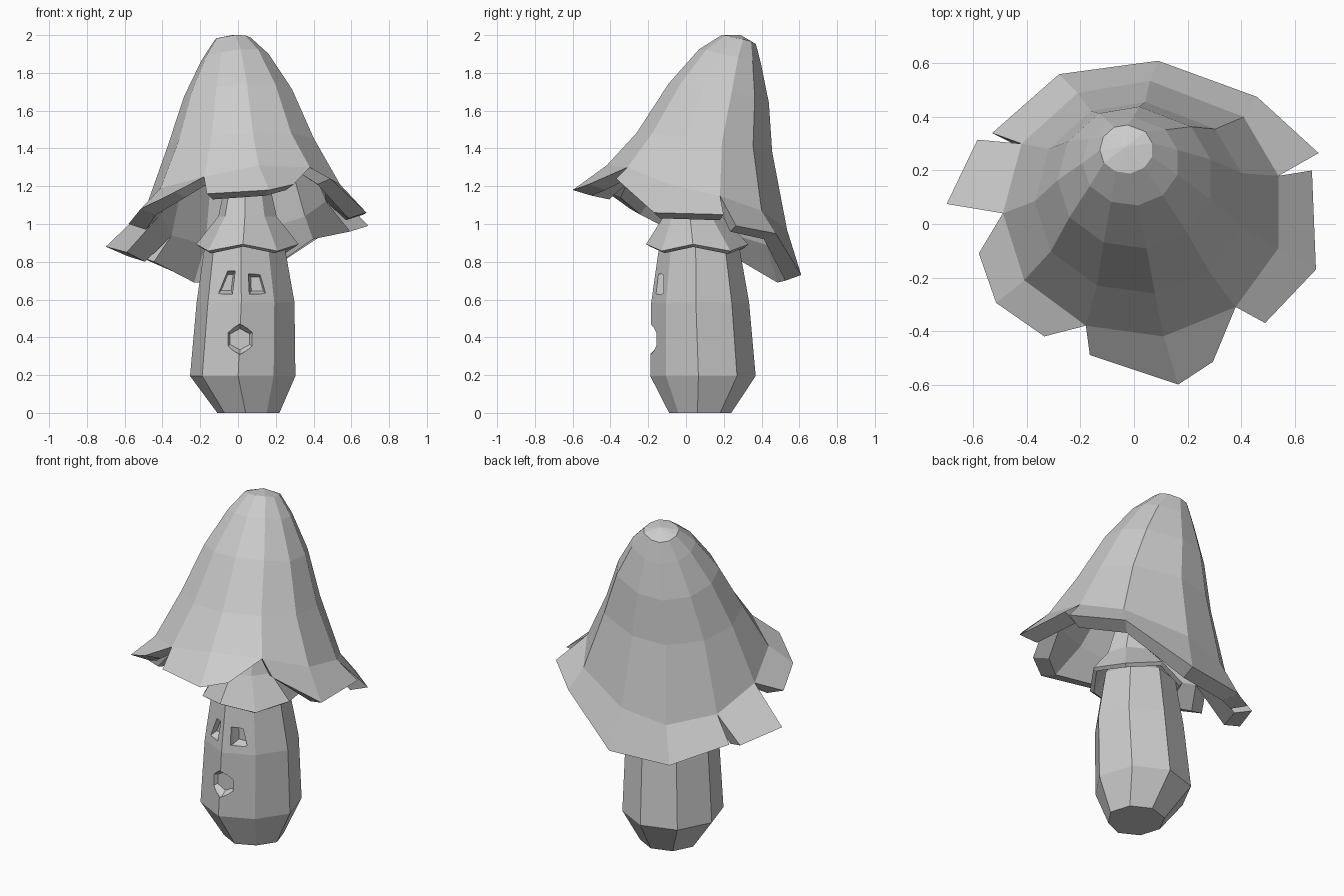
import bpy
import bmesh
from math import cos, sin, radians
from mathutils import Vector

old = bpy.data.objects.get("Cube")
if old:
    bpy.data.objects.remove(old, do_unlink=True)

grey = bpy.data.materials.new("plain_grey")
grey.use_nodes = True
grey.diffuse_color = (0.6, 0.6, 0.6, 1)
grey.node_tree.nodes["Principled BSDF"].inputs["Base Color"].default_value = (0.6, 0.6, 0.6, 1)


def finish(name, bm):
    """Turn a bmesh into a flat shaded, coloured object."""
    mesh = bpy.data.meshes.new(name)
    bm.to_mesh(mesh)
    bm.free()
    mesh.materials.append(grey)
    obj = bpy.data.objects.new(name, mesh)
    bpy.context.collection.objects.link(obj)
    return obj


def bridge(bm, lower, upper):
    """Join two closed rings of vertices with quads."""
    count = len(lower)
    for i in range(count):
        j = (i + 1) % count
        bm.faces.new((lower[i], lower[j], upper[j], upper[i]))


def loft(name, rings, closed):
    """Skin a list of point rings, ordered from bottom to top."""
    bm = bmesh.new()
    loops = [[bm.verts.new(p) for p in ring] for ring in rings]
    for lower, upper in zip(loops, loops[1:]):
        bridge(bm, lower, upper)
    if closed:
        bm.faces.new(loops[0][::-1])
        bm.faces.new(loops[-1])
    return finish(name, bm)


def octagon(x, y, z, radius, wave=0.0):
    """Eight-sided ring, one corner slightly dented, optionally wavy."""
    ring = []
    for i in range(8):
        a = radians(-95 + 45 * i)
        r = radius * (0.91 if i == 1 else 1)
        lift = wave if i % 2 == 0 else -wave
        ring.append((x + r * cos(a), y + r * sin(a), z + lift))
    return ring


def apply_modifier(obj, kind, **settings):
    mod = obj.modifiers.new(kind.title(), kind)
    for key, value in settings.items():
        setattr(mod, key, value)
    bpy.context.view_layer.objects.active = obj
    bpy.ops.object.modifier_apply(modifier=mod.name)


# Stem with its narrow neck running up inside the cap
stem = loft("stem", [
    octagon(0.055, 0.075, 0.0, 0.165),
    octagon(0.025, 0.09, 0.195, 0.28),
    octagon(0.04, 0.075, 0.585, 0.26),
    octagon(0.035, 0.07, 0.88, 0.213),
    octagon(0.05, 0.04, 1.0, 0.12),
    octagon(0.05, 0.06, 1.2, 0.1),
    octagon(0.03, 0.12, 1.5, 0.1),
], True)


# Two eye windows and a six-sided mouth, recessed with sloping sides
def carve(outline, surface, depth):
    mid_x = sum(x for x, z in outline) / len(outline)
    mid_z = sum(z for x, z in outline) / len(outline)
    rings = []
    for y, scale in ((surface + depth, 0.7), (surface, 1), (-0.4, 1)):
        rings.append([(mid_x + (x - mid_x) * scale, y, mid_z + (z - mid_z) * scale)
                      for x, z in outline])
    cutter = loft("cutter", rings, True)
    cutter.hide_render = True
    apply_modifier(stem, "BOOLEAN", operation="DIFFERENCE", object=cutter, solver="EXACT")
    bpy.data.objects.remove(cutter, do_unlink=True)


carve([(-0.105, 0.63), (-0.03, 0.63), (-0.015, 0.75), (-0.055, 0.75)], -0.12, 0.04)
carve([(0.06, 0.63), (0.15, 0.63), (0.12, 0.735), (0.055, 0.735)], -0.13, 0.04)
carve([(0.01 + 0.085 * sin(radians(-60 * i)), 0.39 + 0.08 * cos(radians(60 * i)))
       for i in range(6)], -0.17, 0.035)

# Flared collar under the cap
skirt = loft("collar_skirt", [
    octagon(0.05, 0.06, 0.875, 0.272, 0.018),
    octagon(0.05, 0.035, 1.04, 0.155),
    octagon(0.05, 0.06, 1.2, 0.12),
], False)
apply_modifier(skirt, "SOLIDIFY", thickness=0.025, offset=-1)

# Cap: the shoulder ring where the petals begin
shoulder = [Vector(p) for p in (
    (0.54, 0.18, 1.15), (0.41, 0.4, 1.07), (0.06, 0.535, 0.97),
    (-0.21, 0.49, 0.92), (-0.42, 0.3, 0.97), (-0.49, 0.04, 1.08),
    (-0.41, -0.21, 1.19), (-0.18, -0.38, 1.25), (0.11, -0.42, 1.31),
    (0.38, -0.31, 1.3), (0.54, -0.09, 1.21))]
middle = Vector((0.025, 0.06, 1.13))

# Petal rims: first shoulder corner, then the outer points
petals = {
    "back": (0, [(0.69, 0.265, 0.99), (0.46, 0.475, 0.95), (0.09, 0.61, 0.73),
                 (-0.28, 0.56, 0.72), (-0.53, 0.34, 0.83)]),
    "left": (4, [(-0.585, 0.315, 0.83), (-0.7, 0.075, 0.88)]),
    "front_left": (5, [(-0.58, -0.11, 1.0), (-0.515, -0.295, 1.08),
                       (-0.335, -0.42, 1.17)]),
    "front": (7, [(-0.165, -0.49, 1.16), (0.165, -0.6, 1.18), (0.295, -0.515, 1.21)]),
    "right": (9, [(0.49, -0.37, 1.24), (0.68, -0.17, 1.06), (0.665, 0.2, 1.05)]),
}

bm = bmesh.new()
base = [bm.verts.new(p) for p in shoulder]

# Leaning bell: each level is a shrunken, flatter copy of the shoulder ring
levels = [
    ((0.015, 0.1, 1.43), 0.75, 0.3),
    ((0.0, 0.175, 1.69), 0.555, 0.3),
    ((-0.015, 0.235, 1.88), 0.345, 0.25),
    ((-0.03, 0.28, 1.975), 0.19, 0.14),
]
below = base
for centre, scale, tilt in levels:
    ring = []
    for p in shoulder:
        d = p - middle
        ring.append(bm.verts.new(Vector(centre) + Vector((d.x * scale, d.y * scale, d.z * tilt))))
    bridge(bm, below, ring)
    below = ring
tip = bm.verts.new((-0.03, 0.29, 2.0))
for i, vert in enumerate(below):
    bm.faces.new((vert, below[(i + 1) % len(below)], tip))

# Flared petals around the rim, with gaps between them
for start, points in petals.values():
    rim = [bm.verts.new(p) for p in points]
    for i in range(len(rim) - 1):
        a = base[(start + i) % len(base)]
        b = base[(start + i + 1) % len(base)]
        bm.faces.new((rim[i], rim[i + 1], b, a))

# Inner shell: a copy drawn in towards the leaning axis, leaving an undercut lip
shell = bmesh.ops.extrude_face_region(bm, geom=bm.faces[:], use_keep_orig=True)
for vert in shell["geom"]:
    if isinstance(vert, bmesh.types.BMVert):
        lean = max(0, vert.co.z - 1.1) * 0.26
        axis = Vector((0.04 - lean * 0.3, 0.05 + lean, 0))
        vert.co.x = axis.x + (vert.co.x - axis.x) * 0.85
        vert.co.y = axis.y + (vert.co.y - axis.y) * 0.85
        vert.co.z -= 0.03
bmesh.ops.recalc_face_normals(bm, faces=bm.faces[:])
finish("mushroom_cap", bm)
